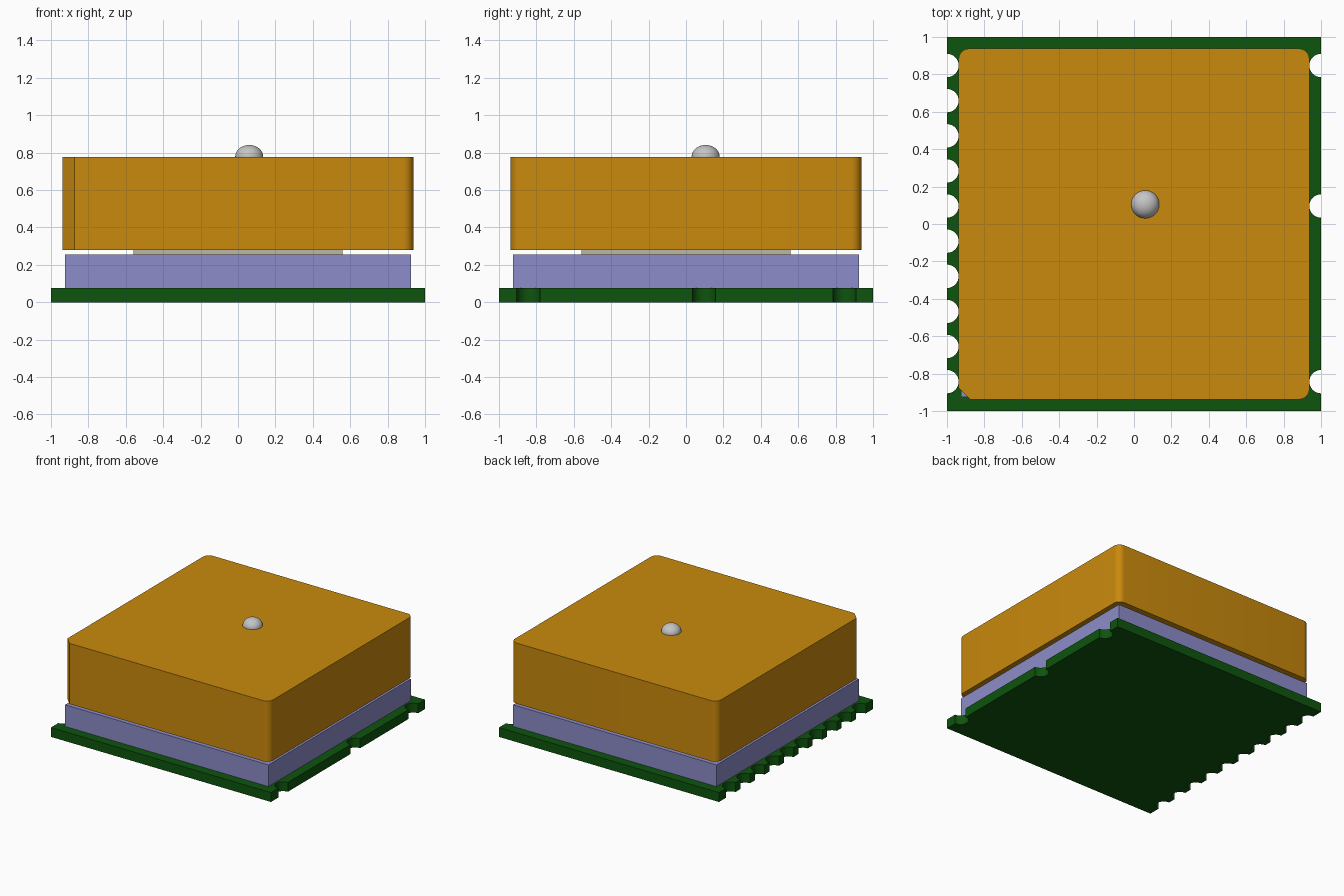
import bpy, bmesh, math

cube = bpy.data.objects.get("Cube")
if cube:
    bpy.data.objects.remove(cube, do_unlink=True)


def material(name, srgb):
    lin = [c / 12.92 if c < 0.04045 else ((c + 0.055) / 1.055) ** 2.4 for c in srgb]
    m = bpy.data.materials.new(name)
    m.use_nodes = True
    m.diffuse_color = (*lin, 1)
    m.node_tree.nodes["Principled BSDF"].inputs["Base Color"].default_value = (*lin, 1)
    return m


green = material("board green", (0.055, 0.33, 0.055))
lavender = material("lavender", (0.55, 0.55, 0.79))
amber = material("amber", (0.79, 0.54, 0.05))
beige = material("warm grey", (0.75, 0.72, 0.65))
silver = material("silver", (0.77, 0.77, 0.77))


def finish(name, bm, mat):
    bmesh.ops.recalc_face_normals(bm, faces=bm.faces)
    mesh = bpy.data.meshes.new(name)
    bm.to_mesh(mesh)
    bm.free()
    mesh.materials.append(mat)
    obj = bpy.data.objects.new(name, mesh)
    bpy.context.collection.objects.link(obj)
    bpy.ops.object.select_all(action='DESELECT')
    obj.select_set(True)
    bpy.context.view_layer.objects.active = obj
    bpy.ops.object.shade_smooth_by_angle(angle=math.radians(30))
    return obj


def slab(name, outline, z0, z1, mat):
    """Extrude a flat outline from z0 to z1."""
    bm = bmesh.new()
    face = bm.faces.new([bm.verts.new((x, y, z0)) for x, y in outline])
    top = bmesh.ops.extrude_face_region(bm, geom=[face])["geom"]
    bmesh.ops.translate(bm, vec=(0, 0, z1 - z0),
                        verts=[v for v in top if isinstance(v, bmesh.types.BMVert)])
    return finish(name, bm, mat)


def square(h):
    return [(-h, -h), (h, -h), (h, h), (-h, h)]


def arc(cx, cy, r, a0, a1, n):
    angles = [math.radians(a0 + (a1 - a0) * i / n) for i in range(n + 1)]
    return [(cx + r * math.cos(a), cy + r * math.sin(a)) for a in angles]


# Circuit board with half-round notches: three on the right, ten on the left
notch_r = 0.0625
pitch = 0.1878
left_ys = [-0.843 + pitch * i for i in range(10)]
outline = [(-1, -1), (1, -1)]
for y in (left_ys[0], left_ys[5], left_ys[9]):
    outline += arc(1, y, notch_r, 270, 90, 16)
outline += [(1, 1), (-1, 1)]
for y in reversed(left_ys):
    outline += arc(-1, y, notch_r, 90, -90, 16)
slab("circuit_board", outline, 0, 0.077, green)

# Shield can and the adhesive pad above it
slab("shield_can", square(0.924), 0.077, 0.255, lavender)
slab("adhesive_pad", square(0.56), 0.255, 0.28, beige)

# Antenna block: three rounded corners, one chamfered corner at front right (-x)
h, r, c = 0.9375, 0.055, 0.0625
outline = [(-h, -h + c), (-h + c, -h)]
for sx, sy, start in ((1, -1, 270), (1, 1, 0), (-1, 1, 90)):
    outline += arc(sx * (h - r), sy * (h - r), r, start, start + 90, 8)
slab("antenna_block", outline, 0.28, 0.778, amber)

# Solder dome, a flattened half sphere on the feed point
bm = bmesh.new()
bmesh.ops.create_uvsphere(bm, u_segments=32, v_segments=20, radius=1)
bmesh.ops.bisect_plane(bm, geom=bm.verts[:] + bm.edges[:] + bm.faces[:],
                       plane_co=(0, 0, -0.01), plane_no=(0, 0, 1), clear_inner=True)
bmesh.ops.scale(bm, vec=(0.075, 0.075, 0.063), verts=bm.verts)
dome = finish("solder_dome", bm, silver)
dome.location = (0.06, 0.105, 0.778)
